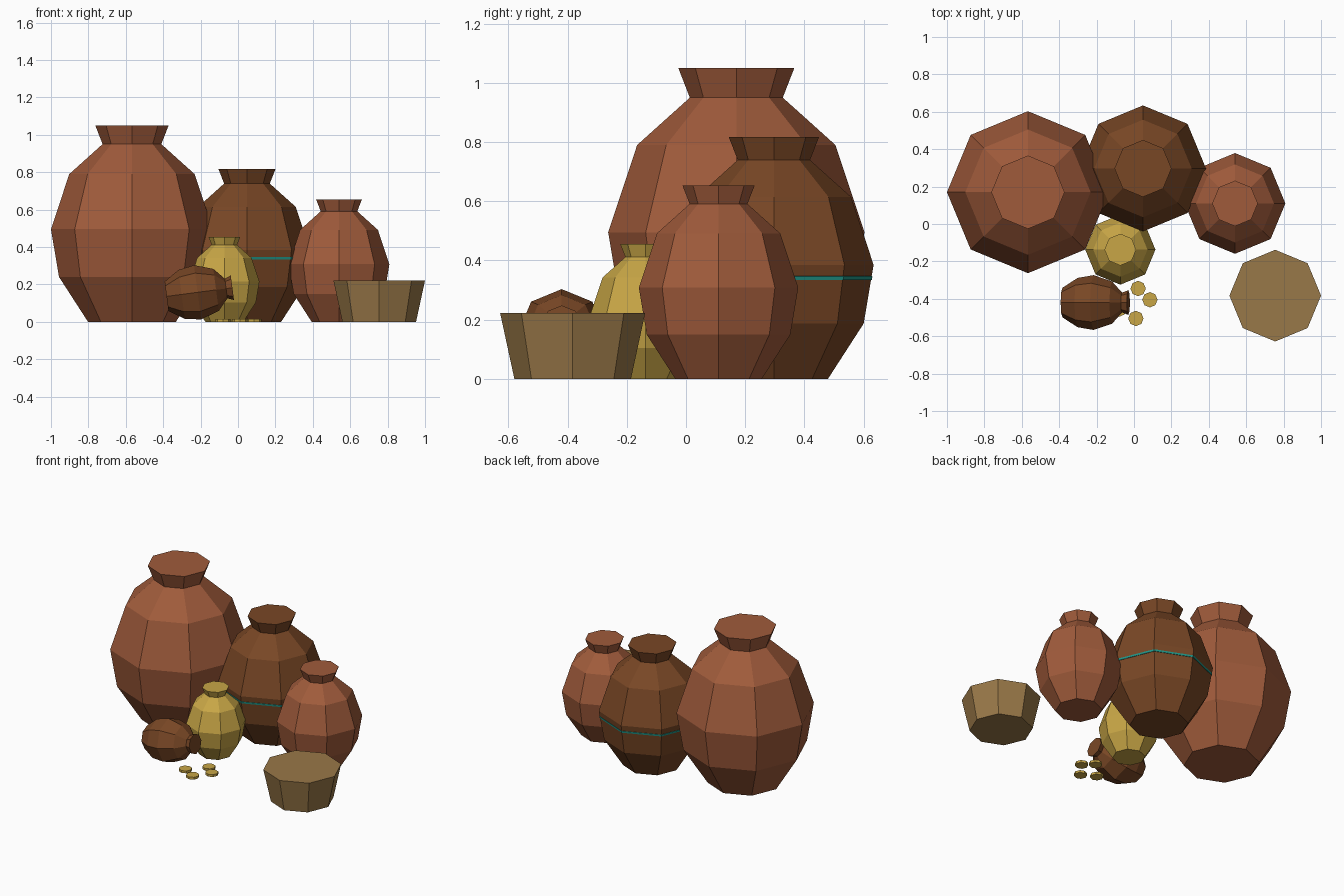
import bpy, bmesh
from math import cos, sin, pi, radians

if "Cube" in bpy.data.objects:
    bpy.data.objects.remove(bpy.data.objects["Cube"], do_unlink=True)


def material(name, rgb):
    # 0-255 display colour converted to linear
    lin = [((c / 255 + 0.055) / 1.055) ** 2.4 for c in rgb] + [1.0]
    m = bpy.data.materials.new(name)
    m.use_nodes = True
    m.diffuse_color = lin
    m.node_tree.nodes["Principled BSDF"].inputs["Base Color"].default_value = lin
    return m


TERRACOTTA = material("terracotta", (160, 91, 59))
BROWN = material("brown clay", (121, 71, 37))
GOLD = material("gold", (200, 166, 70))
TAN = material("tan clay", (153, 120, 72))
TEAL = material("teal glaze", (34, 150, 136))

SIDES = 8
# Jar profile as (radius, height) pairs, foot to lip
JAR = [(0.235, 0), (0.39, 0.24), (0.433, 0.495), (0.335, 0.79), (0.157, 0.95), (0.196, 1.05)]


def lathe(name, profile, mat, location, scale=1.0, rotation=(0, 0, 0), capped=True):
    """Turn a profile into a flat-faced eight-sided solid."""
    bm = bmesh.new()
    rings = [[bm.verts.new((r * scale * cos(2 * pi * i / SIDES),
                            r * scale * sin(2 * pi * i / SIDES), z * scale))
              for i in range(SIDES)] for r, z in profile]
    for low, high in zip(rings, rings[1:]):
        for i in range(SIDES):
            j = (i + 1) % SIDES
            bm.faces.new((low[i], low[j], high[j], high[i]))
    if capped:
        bm.faces.new(rings[0][::-1])
        bm.faces.new(rings[-1])
    mesh = bpy.data.meshes.new(name)
    bm.to_mesh(mesh)
    bm.free()
    mesh.materials.append(mat)
    obj = bpy.data.objects.new(name, mesh)
    obj.location = location
    obj.rotation_euler = rotation
    bpy.context.collection.objects.link(obj)
    return obj


# Standing jars, all the same shape at different sizes
lathe("large_jar", JAR, TERRACOTTA, (-0.567, 0.17, 0))
lathe("medium_jar", JAR, BROWN, (0.048, 0.297, 0), 0.778)
lathe("small_jar", JAR, TERRACOTTA, (0.54, 0.11, 0), 0.622)
lathe("gold_jar", JAR, GOLD, (-0.073, -0.137, 0), 0.433)

# Jar lying on its side, mouth tipped up slightly
lathe("fallen_jar", JAR, BROWN, (-0.382, -0.42, 0.136), 0.338, (0, radians(82.5), 0))

# Glazed stripe around the medium jar
lathe("jar_stripe", [(0.327, 0.333), (0.331, 0.334), (0.333, 0.346), (0.328, 0.347)],
      TEAL, (0.048, 0.297, 0), capped=False)

# Bowl filled to the rim
lathe("bowl", [(0.197, 0), (0.245, 0.222)], TAN, (0.755, -0.383, 0))

# Loose coins by the mouth of the fallen jar
for n, (x, y) in enumerate([(0.022, -0.345), (0.085, -0.405), (0.01, -0.505), (-0.08, -0.455)]):
    lathe(f"coin_{n + 1}", [(0.041, 0), (0.041, 0.016)], GOLD, (x, y, 0))
